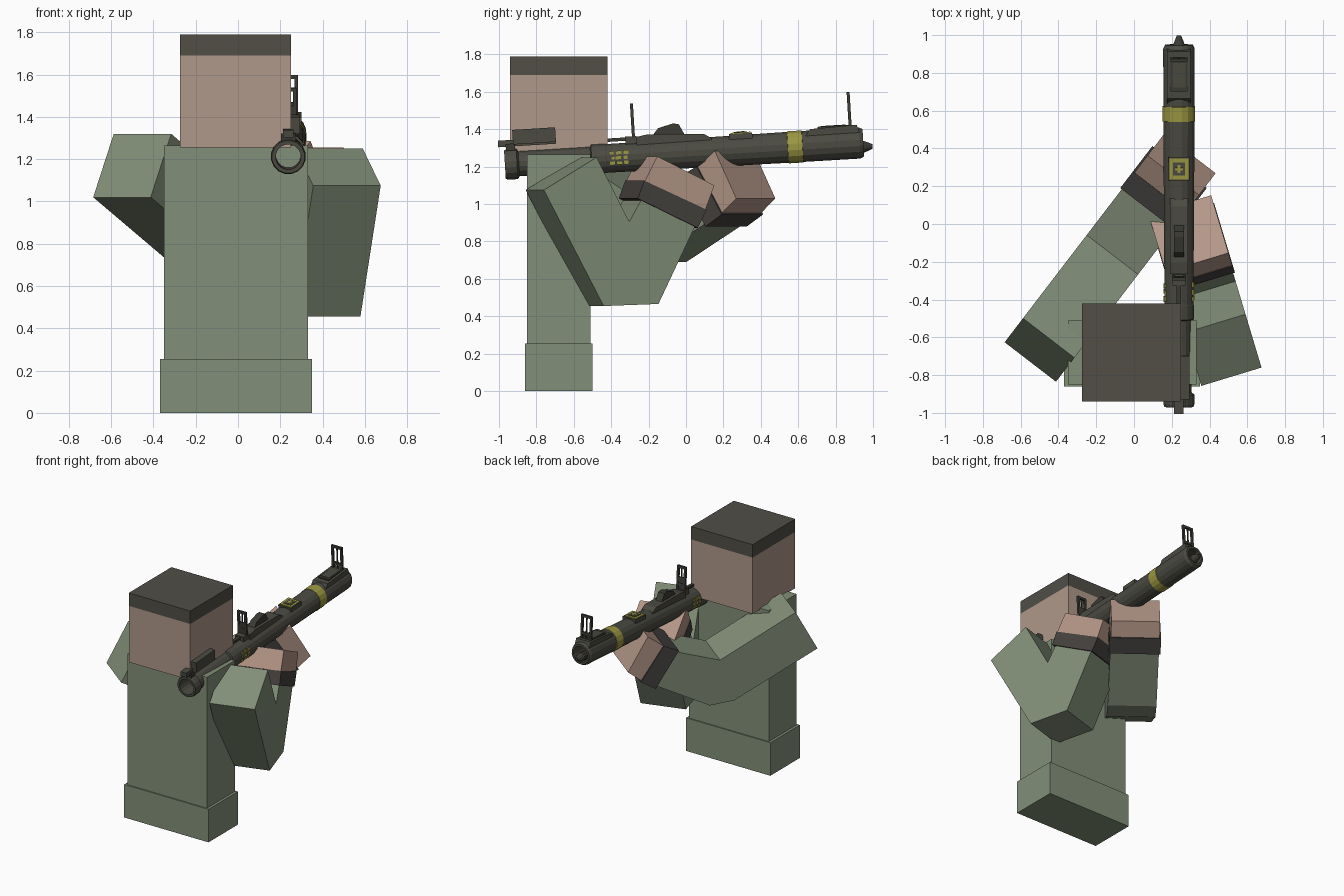
import bpy, bmesh, math, random
from mathutils import Vector, Matrix

if "Cube" in bpy.data.objects:
    bpy.data.objects.remove(bpy.data.objects["Cube"])

random.seed(3)


def mat(name, c):
    m = bpy.data.materials.new(name)
    m.diffuse_color = (*c, 1)
    m.use_nodes = True
    m.node_tree.nodes["Principled BSDF"].inputs["Base Color"].default_value = m.diffuse_color
    return m


GREEN = mat("uniform green", (0.225, 0.275, 0.19))
SKIN = mat("face skin", (0.43, 0.315, 0.255))
HAND = mat("hand skin", (0.46, 0.31, 0.245))
HAIR = mat("dark hair", (0.082, 0.077, 0.062))
CUFF = mat("dark cuff", (0.06, 0.055, 0.05))
METAL = mat("olive metal", (0.07, 0.069, 0.055))
DARK = mat("dark metal", (0.045, 0.044, 0.036))
YELLOW = mat("yellow paint", (0.33, 0.31, 0.055))

# launcher frame: long axis tilted up slightly towards +y
TILT = Matrix.Translation((0.238, 0, 1.27)) @ Matrix.Rotation(math.radians(3.5), 4, 'X')


def make(name, verts, faces, m, matrix=None):
    me = bpy.data.meshes.new(name)
    me.from_pydata([tuple(v) for v in verts], [], faces)
    bm = bmesh.new()
    bm.from_mesh(me)
    bmesh.ops.recalc_face_normals(bm, faces=bm.faces)
    bm.to_mesh(me)
    bm.free()
    me.materials.append(m)
    ob = bpy.data.objects.new(name, me)
    bpy.context.collection.objects.link(ob)
    if matrix:
        ob.matrix_world = matrix
    return ob


def extrude(name, ring, offset, m, matrix=None):
    n = len(ring)
    ring = [Vector(p) for p in ring]
    verts = ring + [p + Vector(offset) for p in ring]
    faces = [tuple(range(n)), tuple(range(n, 2 * n))]
    faces += [(i, (i + 1) % n, n + (i + 1) % n, n + i) for i in range(n)]
    return make(name, verts, faces, m, matrix)


def box(name, x, y, z, m, matrix=None):
    ring = [(x[0], y[0], z[0]), (x[1], y[0], z[0]), (x[1], y[1], z[0]), (x[0], y[1], z[0])]
    return extrude(name, ring, (0, 0, z[1] - z[0]), m, matrix)


def side_profile(name, pts, half, m):
    """Profile in launcher (y, z), extruded symmetrically across x."""
    return extrude(name, [(-half, y, z) for y, z in pts], (2 * half, 0, 0), m, TILT)


def lathe(name, prof, m, matrix=TILT, n=16):
    """Revolve (radius, y) pairs about the y axis, ends capped."""
    verts, faces = [], []
    for r, y in prof:
        for k in range(n):
            a = 2 * math.pi * (k + 0.5) / n
            verts.append((r * math.cos(a), y, r * math.sin(a)))
    for j in range(len(prof) - 1):
        for k in range(n):
            k2 = (k + 1) % n
            faces.append((j * n + k, j * n + k2, (j + 1) * n + k2, (j + 1) * n + k))
    last = (len(prof) - 1) * n
    faces += [tuple(range(n)), tuple(range(last, last + n))]
    return make(name, verts, faces, m, matrix)


# body
box("torso", (-0.35, 0.33), (-0.85, -0.51), (0, 1.265), GREEN)
box("jacket_hem", (-0.37, 0.35), (-0.86, -0.50), (0, 0.255), GREEN)
box("head", (-0.275, 0.25), (-0.94, -0.42), (1.255, 1.69), SKIN)
box("hair_cap", (-0.275, 0.25), (-0.94, -0.42), (1.69, 1.79), HAIR)


# arms: bent profiles in a turned vertical plane, given thickness across it
def limb(name, pts, origin, along, across, m, grow=0.0):
    w = Vector((*across, 0))
    ring = [Vector((origin[0] + along[0] * u, origin[1] + along[1] * u, z)) - w * grow
            for u, z in pts]
    extrude(name, ring, w * (1 + 2 * grow), m)


right = ((0.447, 0), (-0.30, 1), (-0.319, -0.097))
limb("right_arm", [(-0.76, 1.075), (-0.478, 1.25), (-0.303, 0.905), (-0.24, 1.02),
                   (0.05, 0.885), (-0.147, 0.466), (-0.44, 0.455)], *right, GREEN)
limb("right_cuff", [(-0.26, 1.03), (-0.225, 1.125), (0.108, 0.97), (0.06, 0.873)],
     *right, CUFF, 0.03)
limb("right_hand", [(-0.225, 1.115), (-0.155, 1.255), (0.15, 1.10), (0.10, 0.965)],
     *right, HAND, 0.02)

left = ((-0.685, -0.626), (0.608, 0.794), (0.272, -0.209))
limb("left_arm", [(0, 1.02), (0.16, 1.32), (0.715, 1.03), (1.04, 1.14),
                  (1.19, 0.90), (0.79, 0.69), (0.61, 0.705)], *left, GREEN)
limb("left_cuff", [(1.02, 1.15), (1.13, 1.20), (1.30, 0.945), (1.19, 0.88)],
     *left, CUFF, 0.03)
limb("left_hand", [(1.12, 1.19), (1.245, 1.285), (1.39, 1.03), (1.285, 0.945)], *left, HAND)

# launcher tube, open at both ends
lathe("launcher_tube", [(0.056, -0.6), (0.06, -0.97), (0.078, -0.97), (0.083, -0.955),
                        (0.083, -0.905), (0.068, -0.895), (0.068, -0.51), (0.08, -0.505),
                        (0.08, -0.43), (0.078, -0.425), (0.084, 0.5), (0.085, 0.93),
                        (0.075, 0.95), (0.06, 0.95), (0.056, 0.75)], METAL)
lathe("yellow_band", [(0.085, 0.545), (0.0875, 0.546), (0.0875, 0.624), (0.085, 0.625)], YELLOW)
nose = TILT @ Matrix.Translation((0, 0, -0.022))
lathe("nose_tip", [(0.03, 0.74), (0.032, 0.95), (0.024, 0.97), (0.012, 0.998)], DARK, nose, 10)

# rear cover and its hinge bar above the tail
box("rear_bar", (-0.025, 0.025), (-1.0, -0.69), (0.095, 0.13), METAL, TILT)
box("rear_cover", (-0.04, 0.055), (-0.92, -0.69), (0.105, 0.183), METAL, TILT)
box("rear_bracket", (-0.035, 0.035), (-0.96, -0.91), (0.06, 0.11), DARK, TILT)

# firing housing and trigger hump on top
side_profile("top_housing", [(-0.26, 0.05), (-0.26, 0.105), (-0.2, 0.115), (0.1, 0.1),
                             (0.14, 0.075), (0.14, 0.05)], 0.048, METAL)
side_profile("trigger_hump", [(-0.18, 0.1), (-0.14, 0.145), (-0.06, 0.165), (-0.03, 0.16),
                              (0.0, 0.1)], 0.026, DARK)
box("firing_rod", (-0.012, 0.012), (-0.42, -0.25), (0.088, 0.106), DARK, TILT)
box("rear_sight_base", (-0.035, 0.035), (-0.32, -0.26), (0.06, 0.11), METAL, TILT)

# yellow square label plate with dark centre
box("label_block", (-0.055, 0.055), (0.235, 0.36), (0.06, 0.09), METAL, TILT)
box("label_plate", (-0.05, 0.05), (0.243, 0.352), (0.09, 0.096), YELLOW, TILT)
box("label_inset", (-0.032, 0.032), (0.263, 0.332), (0.096, 0.099), METAL, TILT)
for i, (a, b) in enumerate([(0.022, 0.007), (0.007, 0.022)]):
    box(f"label_cross_{i}", (-a, a), (0.2975 - b, 0.2975 + b), (0.099, 0.101), YELLOW, TILT)

# front sight housing with recessed window
side_profile("front_housing", [(0.64, 0.05), (0.67, 0.09), (0.92, 0.098), (0.935, 0.05)],
             0.062, METAL)
box("front_window", (-0.045, 0.045), (0.71, 0.89), (0.09, 0.1), DARK, TILT)
box("front_window_fill", (-0.035, 0.035), (0.73, 0.86), (0.1, 0.103), METAL, TILT)


# flip-up sight frames
def sight(name, y, z0, z1, half):
    t = 0.008
    for s in (-1, 1):
        x = s * half
        box(f"{name}_post_{s}", (x - t, x + t), (y - t, y + t), (z0, z1), DARK, TILT)
    for k, f in enumerate((0.3, 1.0)):
        z = z0 + (z1 - z0) * f
        box(f"{name}_bar_{k}", (-half, half), (y - t, y + t), (z - 0.018, z), DARK, TILT)
    box(f"{name}_pin", (-0.004, 0.004), (y - 0.004, y + 0.004), (z0, z1), DARK, TILT)


sight("front_sight", 0.885, 0.09, 0.275, 0.038)
sight("rear_sight", -0.275, 0.10, 0.285, 0.03)
box("rear_sight_leaf", (-0.03, 0.03), (-0.281, -0.271), (0.11, 0.2), DARK, TILT)

# blotched yellow marks on both sides of the tube
for s in (-1, 1):
    for k in range(9):
        y = -0.395 + 0.035 * (k % 3) + random.uniform(-0.006, 0.006)
        z = -0.028 + 0.028 * (k // 3)
        x = math.sqrt(0.08 ** 2 - z * z) * s
        w, h = random.uniform(0.008, 0.015), random.uniform(0.006, 0.011)
        box(f"side_mark_{s}_{k}", sorted((x - 0.006 * s, x + 0.002 * s)),
            (y - w, y + w), (z - h, z + h), YELLOW, TILT)
